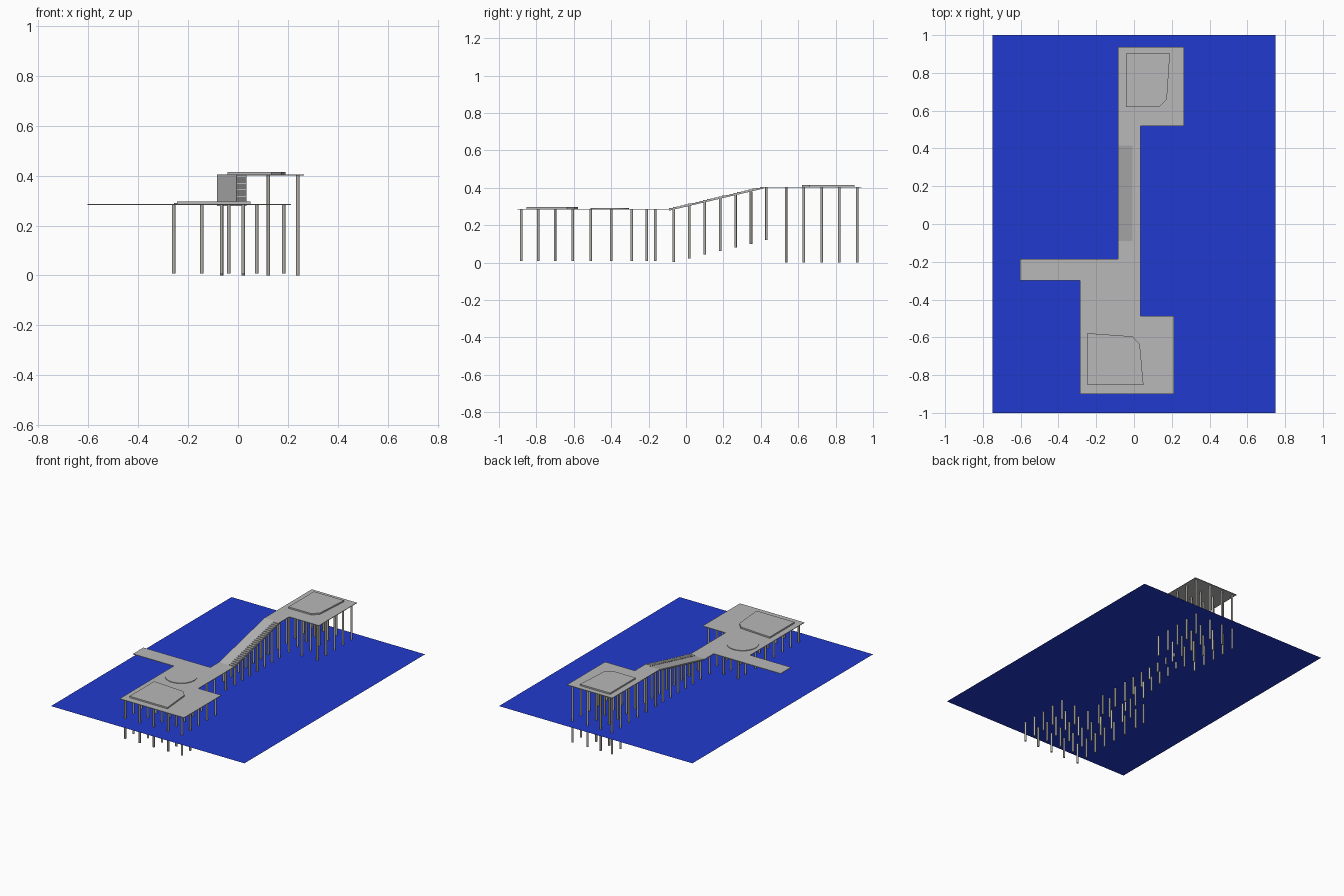
import bpy, bmesh, math

if "Cube" in bpy.data.objects:
    bpy.data.objects.remove(bpy.data.objects["Cube"])

def material(name, rgb):
    m = bpy.data.materials.new(name)
    m.diffuse_color = (*rgb, 1)
    m.use_nodes = True
    m.node_tree.nodes["Principled BSDF"].inputs["Base Color"].default_value = m.diffuse_color
    return m

BLUE = material("water_blue", (0.015, 0.043, 0.62))
GREY = material("deck_grey", (0.48, 0.48, 0.48))
POST = material("post_grey", (0.44, 0.43, 0.39))

def finish(name, bm, mat):
    bmesh.ops.recalc_face_normals(bm, faces=bm.faces[:])
    me = bpy.data.meshes.new(name)
    bm.to_mesh(me)
    bm.free()
    me.materials.append(mat)
    ob = bpy.data.objects.new(name, me)
    bpy.context.collection.objects.link(ob)
    return ob

def prism(name, pts, offset, mat):
    """Extrude a closed 3D outline by an offset vector."""
    bm = bmesh.new()
    f = bm.faces.new([bm.verts.new(p) for p in pts])
    r = bmesh.ops.extrude_face_region(bm, geom=[f])
    vs = [g for g in r["geom"] if isinstance(g, bmesh.types.BMVert)]
    bmesh.ops.translate(bm, verts=vs, vec=offset)
    return finish(name, bm, mat)

def slab(name, outline, z0, z1, mat=GREY):
    return prism(name, [(x, y, z0) for x, y in outline], (0, 0, z1 - z0), mat)

LOW, HIGH, T = 0.287, 0.405, 0.004   # deck tops and thickness
L, M, R = -0.085, -0.007, 0.034      # ramp left, ramp/stair split, stair right
Y0, Y1 = -0.09, 0.415                # slope start and end

# Water sheet
bm = bmesh.new()
bm.faces.new([bm.verts.new((x, y, 0.149)) for x, y in
              ((-0.75, -1), (0.75, -1), (0.75, 1), (-0.75, 1))])
finish("water_surface", bm, BLUE)

# Decks
slab("lower_deck", [(-0.287, -0.9), (0.212, -0.9), (0.212, -0.487), (R, -0.487),
                    (R, Y0), (L, Y0), (L, -0.185), (-0.604, -0.185),
                    (-0.604, -0.3), (-0.287, -0.3)], LOW - T, LOW)
slab("upper_deck", [(L, Y1), (R, Y1), (R, 0.518), (0.265, 0.518),
                    (0.265, 0.938), (L, 0.938)], HIGH - T, HIGH)

# Raised platforms and round dais
slab("lower_platform", [(-0.245, -0.852), (0.05, -0.852), (0.031, -0.637),
                        (-0.008, -0.595), (-0.245, -0.578)], LOW, LOW + 0.01)
slab("upper_platform", [(-0.043, 0.62), (0.135, 0.62), (0.174, 0.66),
                        (0.19, 0.902), (-0.043, 0.902)], HIGH, HIGH + 0.01)
slab("round_dais", [(-0.155 + 0.102 * math.cos(a), -0.408 + 0.102 * math.sin(a))
                    for a in (math.tau * i / 40 for i in range(40))], LOW, LOW + 0.004)

# Sloped ramp
D = 0.009
prism("ramp", [(L, Y0, LOW), (L, Y1, HIGH), (L, Y1, HIGH - D), (L, Y0, LOW - D)],
      (M - L, 0, 0), GREY)

# Stairs beside the ramp
N = 25
run, rise = (Y1 - Y0) / N, (HIGH - LOW) / N
prof = []
for i in range(N):
    prof += [(M, Y0 + i * run, LOW + i * rise), (M, Y0 + i * run, LOW + (i + 1) * rise)]
prof += [(M, Y1, HIGH), (M, Y1, HIGH - D), (M, Y0, LOW - D)]
prism("stairs", prof, (R - M, 0, 0), GREY)

# Posts
def posts(name, spots):
    bm = bmesh.new()
    for x, y, z0, z1 in spots:
        r = bmesh.ops.create_cone(bm, cap_ends=True, segments=12, radius1=0.007,
                                  radius2=0.007, depth=z1 - z0)
        bmesh.ops.translate(bm, verts=r["verts"], vec=(x, y, (z0 + z1) / 2))
    ob = finish(name, bm, POST)
    bpy.ops.object.select_all(action='DESELECT')
    bpy.context.view_layer.objects.active = ob
    ob.select_set(True)
    bpy.ops.object.shade_smooth_by_angle(angle=math.radians(40))

wide = (-0.258, -0.145, -0.037, 0.075, 0.183)
pair = (-0.066, 0.021)
low = [(x, y, 0.008, LOW - T) for y in (-0.88, -0.79, -0.70, -0.605, -0.51) for x in wide]
low += [(x, y, 0.008, LOW - T) for y in (-0.40, -0.29) for x in (-0.258, -0.145, -0.037)]
low += [(x, -0.21, 0.008, LOW - T) for x in (-0.258, -0.145)]
low += [(0.021, -0.29, 0.008, LOW - T)]
low += [(x, -0.165, 0.008, LOW - T) for x in pair]
posts("lower_posts", low)

slope = []
for i in range(7):
    y = -0.065 + 0.0825 * i
    top = min(LOW + (y - Y0) / (Y1 - Y0) * (HIGH - LOW) - 0.008, HIGH - T)
    slope += [(x, y, 0.004 + 0.0193 * i, top) for x in pair]
posts("ramp_posts", slope)

posts("upper_posts", [(x, y, 0, HIGH - T) for y in (0.535, 0.63, 0.725, 0.82, 0.915)
                      for x in (-0.066, 0.021, 0.122, 0.24)])
